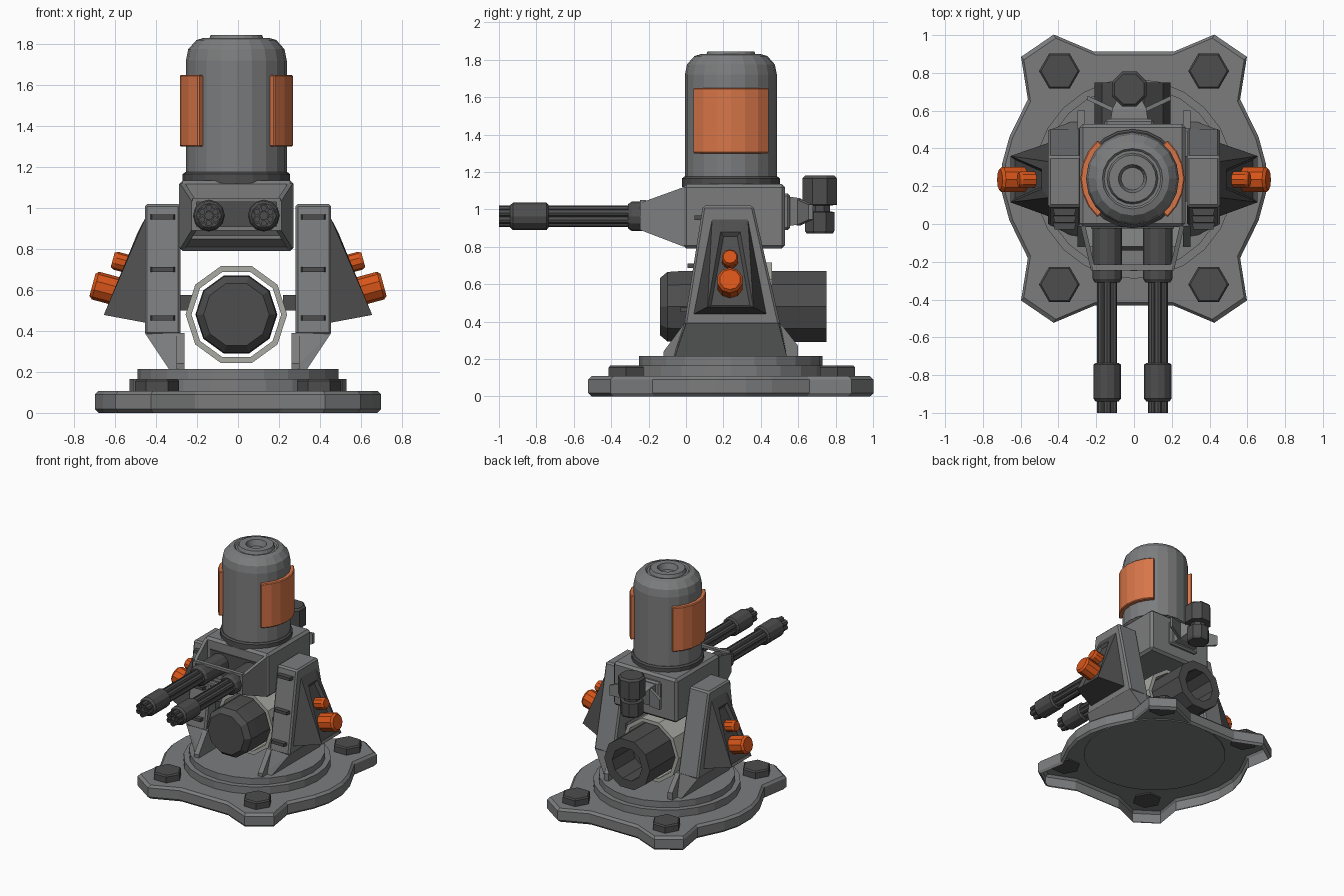
import bpy, bmesh, math
from mathutils import Matrix, Vector

if "Cube" in bpy.data.objects:
    bpy.data.objects.remove(bpy.data.objects["Cube"])

def mat(name, c):
    m = bpy.data.materials.new(name)
    m.diffuse_color = (*c, 1)
    m.use_nodes = True
    m.node_tree.nodes["Principled BSDF"].inputs["Base Color"].default_value = m.diffuse_color
    return m

GREY = mat("body grey", (0.2, 0.203, 0.207))
DARK = mat("dark metal", (0.075, 0.075, 0.076))
PLATE = mat("plate orange", (0.68, 0.18, 0.065))
KNOB = mat("knob orange", (0.68, 0.09, 0.01))
LIGHT = mat("light sleeve grey", (0.40, 0.405, 0.37))
CX, CY = -0.008, 0.24

def finish(name, bm, m, bevel=0.0, recalc=True):
    if recalc:
        bmesh.ops.recalc_face_normals(bm, faces=bm.faces[:])
    me = bpy.data.meshes.new(name)
    bm.to_mesh(me)
    bm.free()
    me.materials.append(m)
    ob = bpy.data.objects.new(name, me)
    bpy.context.collection.objects.link(ob)
    if bevel:
        b = ob.modifiers.new("bevel", 'BEVEL')
        b.width, b.segments, b.limit_method = bevel, 1, 'ANGLE'
        b.angle_limit = math.radians(40)
    return ob

def hull(name, pts, m, bevel=0.0):
    bm = bmesh.new()
    for p in pts:
        bm.verts.new(p)
    bmesh.ops.convex_hull(bm, input=bm.verts[:])
    bmesh.ops.dissolve_limit(bm, angle_limit=0.02, verts=bm.verts[:], edges=bm.edges[:])
    return finish(name, bm, m, bevel)

def box(name, x0, x1, y0, y1, z0, z1, m, bevel=0.0):
    return hull(name, [(x, y, z) for x in (x0, x1) for y in (y0, y1) for z in (z0, z1)], m, bevel)

def loft(name, rings, m, cap0=True, cap1=True, closed=False, bevel=0.0, xf=None, recalc=True):
    # skins a stack of equal rings
    bm = bmesh.new()
    rv = [[bm.verts.new(p) for p in r] for r in rings]
    n = len(rv[0])
    for a, b in list(zip(rv, rv[1:])) + ([(rv[-1], rv[0])] if closed else []):
        for i in range(n):
            j = (i + 1) % n
            bm.faces.new((a[i], a[j], b[j], b[i]))
    if cap0 and not closed:
        bm.faces.new(rv[0][::-1])
    if cap1 and not closed:
        bm.faces.new(rv[-1])
    if xf:
        bm.transform(xf)
    return finish(name, bm, m, bevel, recalc)

def lathe(name, prof, n, origin, axis, m, phase=0.0, closed=False):
    # (radius, distance) profile spun round an axis
    rings = [[(r * math.cos(2 * math.pi * i / n + phase), r * math.sin(2 * math.pi * i / n + phase), h)
              for i in range(n)] for r, h in prof]
    rot = Vector((0, 0, 1)).rotation_difference(Vector(axis).normalized()).to_matrix().to_4x4()
    return loft(name, rings, m, closed=closed, xf=Matrix.Translation(origin) @ rot)

# ---- base plate with four bolt lobes: a chamfered shell, open underneath
q = [(0.698, 0.08), (0.66, 0.22), (0.562, 0.42), (0.598, 0.645), (0.425, 0.763), (0.21, 0.672)]
outline = (q + [(-x, y) for x, y in q[::-1]] + [(-x, -y) for x, y in q] + [(x, -y) for x, y in q[::-1]])
loft("base_plate", [[(x * k, y * k + CY, z) for x, y in outline] for k, z in
     ((0.975, 0.0), (1, 0.018), (1, 0.09), (0.975, 0.108))], GREY, cap0=False, recalc=False)
lathe("turntable", [(0.53, 0.10), (0.53, 0.165), (0.49, 0.165), (0.49, 0.215)], 24,
      (0, CY, 0), (0, 0, 1), GREY)
for sx in (-1, 1):
    for y in (-0.32, 0.81):
        lathe("base_bolt", [(0.108, 0.098), (0.108, 0.155), (0.098, 0.165)], 6,
              (sx * 0.395, y, 0), (0, 0, 1), DARK)

# ---- side supports, mirrored
for s in (-1, 1):
    def sp(pts):
        return [(s * x, y, z) for x, y, z in pts]
    hull("support_column", sp([(x, y, z) for x in (0.28, 0.455) for y, z in
         ((-0.01, 0.38), (0.505, 0.38), (0.36, 1.02), (0.09, 1.02))]), GREY, 0.012)
    hull("support_foot", sp([(0.28, -0.01, 0.39), (0.455, 0.0, 0.39), (0.28, 0.505, 0.39), (0.455, 0.495, 0.39),
         (0.265, -0.07, 0.21), (0.335, -0.06, 0.21), (0.265, 0.54, 0.21), (0.335, 0.54, 0.21)]), GREY)
    hull("foot_rib", sp([(x, y, z) for x in (0.26, 0.3) for y, z in
         ((-0.01, 0.39), (0.505, 0.39), (-0.12, 0.21), (0.6, 0.21), (0.6, 0.27), (-0.12, 0.24))]), GREY)
    # slits on the front of the column
    for z in (0.956, 0.70, 0.463):
        yf = 0.09 - (1.02 - z) * 0.15
        hull("column_fin", sp([(x, y, z + dz) for x, y in ((0.315, yf - 0.035), (0.42, yf - 0.035),
             (0.30, yf + 0.03), (0.435, yf + 0.03)) for dz in (-0.012, 0.012)]), DARK)
    # outer armour wedge with recessed face
    o = hull("side_armour", sp([(0.45, 0.14, 0.957), (0.45, 0.33, 0.957), (0.45, 0.04, 0.44), (0.45, 0.43, 0.44),
             (0.49, 0.185, 0.88), (0.49, 0.29, 0.88), (0.655, 0.115, 0.478), (0.655, 0.36, 0.478)]), DARK)
    bm = bmesh.new()
    bm.from_mesh(o.data)
    bm.normal_update()
    f = max(bm.faces, key=lambda f: f.normal.x * s)
    bmesh.ops.inset_region(bm, faces=[f], thickness=0.025, depth=0)
    bmesh.ops.translate(bm, vec=f.normal * -0.02, verts=f.verts[:])
    bm.to_mesh(o.data)
    bm.free()
    # orange knobs square to the wedge
    for name, x, z, r, l in (("large_knob", 0.58, 0.59, 0.07, 0.135), ("small_knob", 0.52, 0.722, 0.045, 0.095)):
        lathe(name, [(r, 0), (r, l - 0.015), (r * 0.8, l)], 10, (s * x, CY - 0.005, z), (s * 0.96, 0, 0.26), KNOB)
    # motor mount
    box("motor_mount", s * 0.22, s * 0.30, 0.12, 0.36, 0.50, 0.575, DARK)

# ---- motor under the housing
lathe("motor", [(0.16, -0.14), (0.195, -0.10), (0.2, -0.03), (0.2, 0.75), (0.13, 0.75), (0.13, 0.5)], 10,
      (CX, 0, 0.48), (0, 1, 0), DARK)
lathe("motor_sleeve", [(0.219, 0.1), (0.248, 0.1), (0.248, 0.46), (0.219, 0.46)], 10,
      (CX, 0, 0.48), (0, 1, 0), LIGHT, 0, True)

# ---- gun housing
box("gun_housing", CX - 0.28, CX + 0.28, -0.015, 0.53, 0.79, 1.135, GREY, 0.018)
box("housing_front_panel", CX - 0.22, CX + 0.22, -0.023, -0.01, 0.86, 1.05, DARK)
for s in (-1, 1):
    hull("barrel_cheek", [(CX + s * (x - t), y, z) for x, y, z in ((0.275, -0.01, 0.80), (0.275, -0.01, 1.12),
         (0.22, -0.245, 0.89), (0.22, -0.245, 1.035)) for t in (0, 0.025)], GREY)
for z in (0.9, 1.04):
    box("barrel_crossbar", CX - 0.215, CX + 0.215, -0.245, -0.215, z - 0.01, z + 0.01, GREY)
hull("lower_lip", [(CX + s * x, y, z) for s in (-1, 1) for x, y, z in
     ((0.26, 0, 0.805), (0.26, 0, 0.825), (0.23, -0.12, 0.85), (0.23, -0.12, 0.865))], GREY)

# ---- twin rotary barrels
for s in (-1, 1):
    x = CX + s * 0.134
    lathe("barrel_collar", [(0.078, 0.0), (0.078, 0.29), (0.065, 0.31)], 12, (x, 0, 0.963), (0, -1, 0), DARK)
    lathe("muzzle_band", [(0.06, 0.735), (0.073, 0.745), (0.073, 0.925), (0.06, 0.94)], 12,
          (x, 0, 0.963), (0, -1, 0), DARK)
    lathe("barrel_core", [(0.022, 0.2), (0.022, 0.985)], 8, (x, 0, 0.963), (0, -1, 0), DARK)
    for k in range(6):
        a = k * math.pi / 3 + math.pi / 6
        lathe("barrel", [(0.021, 0.25), (0.021, 1.0), (0.012, 1.0), (0.012, 0.97)], 8,
              (x + 0.037 * math.cos(a), 0, 0.963 + 0.037 * math.sin(a)), (0, -1, 0), DARK)

# ---- ammunition drum
lathe("drum_collar", [(0.262, 1.12), (0.262, 1.165), (0.25, 1.175)], 20, (CX, CY, 0), (0, 0, 1), DARK)
lathe("ammo_drum", [(0.246, 1.13), (0.246, 1.72), (0.235, 1.775), (0.195, 1.82), (0.16, 1.83), (0.15, 1.82),
      (0.135, 1.82), (0.125, 1.845), (0.075, 1.845), (0.06, 1.80)], 20, (CX, CY, 0), (0, 0, 1), GREY)
# curved orange plates on both flanks
for s in (-1, 1):
    arc = [math.radians(-48 + 96 * i / 6) for i in range(7)]
    ring = [(r, a) for r, seq in ((0.276, arc), (0.238, arc[::-1])) for a in seq]
    loft("drum_plate", [[(CX + s * r * math.cos(a), CY + r * math.sin(a), z) for r, a in ring]
         for z in (1.3, 1.65)], PLATE, bevel=0.006)

# ---- rear sensor on its bracket
SX = -0.025
box("sensor_mount", SX - 0.13, SX + 0.13, 0.51, 0.555, 0.89, 1.085, GREY, 0.012)
hull("sensor_arm", [(SX + s * x, y, z) for s in (-1, 1) for x, y, z in ((0.1, 0.54, 0.91), (0.1, 0.54, 1.07),
     (0.09, 0.61, 0.92), (0.09, 0.61, 1.06), (0.06, 0.67, 0.95), (0.06, 0.67, 1.02))], GREY)
for s in (-1, 1):
    hull("sensor_bracket_wing", [(SX + s * x, y + t, z) for x, y, h in ((0.08, 0.59, 0.07), (0.22, 0.655, 0.04))
         for t in (0, 0.024) for z in (0.985 - h, 0.985 + h)], GREY)
lathe("sensor_head", [(0.075, 0.87), (0.085, 0.885), (0.085, 0.985), (0.06, 0.99), (0.06, 1.02), (0.1, 1.025),
      (0.1, 1.165), (0.085, 1.18)], 8, (SX, 0.715, 0), (0, 0, 1), DARK, math.pi / 8)
